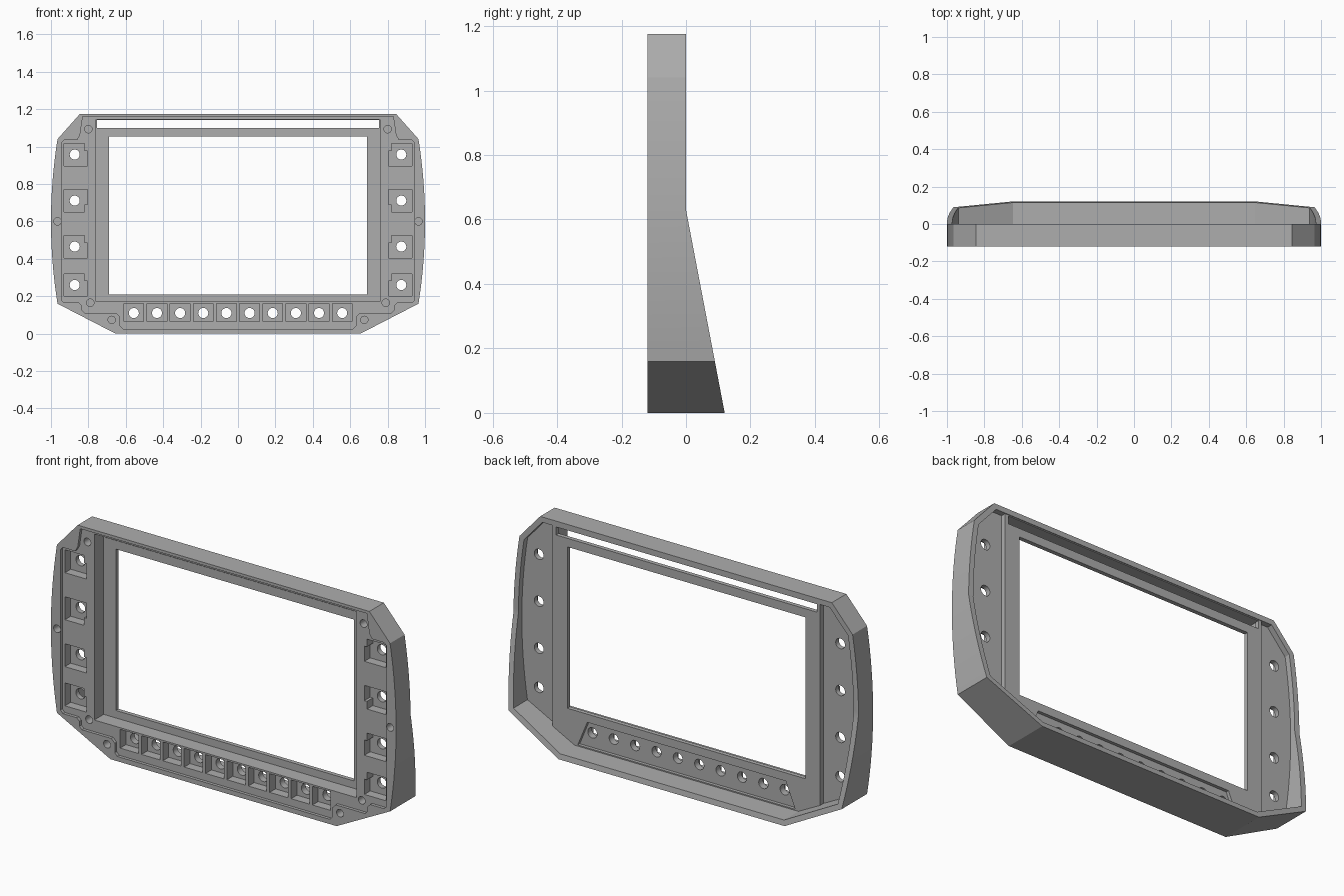
import bpy, bmesh, math
from mathutils import Vector

cube = bpy.data.objects.get("Cube")
if cube:
    bpy.data.objects.remove(cube, do_unlink=True)

grey = bpy.data.materials.new("matte_grey")
grey.use_nodes = True
colour = (0.42, 0.42, 0.42, 1)
grey.diffuse_color = colour
grey.node_tree.nodes["Principled BSDF"].inputs["Base Color"].default_value = colour


def make(name, prisms):
    """One object from prisms given as (points, start, end, axis)."""
    bm = bmesh.new()
    for pts, a, b, axis in prisms:
        def place(p, d):
            return (p[0], d, p[1]) if axis == "y" else (d, p[0], p[1])
        lo = [bm.verts.new(place(p, a)) for p in pts]
        hi = [bm.verts.new(place(p, b)) for p in pts]
        bm.faces.new(lo)
        bm.faces.new(hi[::-1])
        n = len(pts)
        for i in range(n):
            j = (i + 1) % n
            bm.faces.new((lo[j], lo[i], hi[i], hi[j]))
    bmesh.ops.recalc_face_normals(bm, faces=bm.faces)
    mesh = bpy.data.meshes.new(name)
    bm.to_mesh(mesh)
    bm.free()
    mesh.materials.append(grey)
    obj = bpy.data.objects.new(name, mesh)
    bpy.context.collection.objects.link(obj)
    return obj


def mirror(pts):
    return [(-x, z) for x, z in reversed(pts)]


def rect(x0, x1, z0, z1):
    return [(x0, z0), (x1, z0), (x1, z1), (x0, z1)]


def disc(x, z, r, n=24):
    return [(x + r * math.cos(math.tau * i / n), z + r * math.sin(math.tau * i / n))
            for i in range(n)]


def inset(pts, d):
    """Shrink a clockwise outline by d with mitred corners."""
    out = []
    for i, p in enumerate(pts):
        p = Vector(p)
        u = (p - Vector(pts[i - 1])).normalized()
        v = (Vector(pts[(i + 1) % len(pts)]) - p).normalized()
        n1, n2 = Vector((u.y, -u.x)), Vector((v.y, -v.x))
        out.append(tuple(p + (n1 + n2) * d / (1 + n1.dot(n2))))
    return out


def cut(body, prisms):
    cutter = make("cutter", prisms)
    cutter.hide_render = True
    mod = body.modifiers.new("cut", "BOOLEAN")
    mod.operation = "DIFFERENCE"
    mod.solver = "EXACT"
    mod.object = cutter
    bpy.context.view_layer.objects.active = body
    bpy.ops.object.modifier_apply(modifier=mod.name)
    bpy.data.objects.remove(cutter, do_unlink=True)


# Outer outline with bowed sides
STEPS = 16
right = [(0.845, 1.175)]
for i in range(STEPS + 1):
    t = 2 * i / STEPS - 1
    right.append((1 - 0.035 * t * t, 0.6 - 0.44 * t))
right.append((0.655, 0))
outline = right + mirror(right)
FRONT = -0.12
housing = make("bezel_housing", [(outline, FRONT, 0.12, "y")])

# Sloped back: thin at the top, deep at the bottom
cut(housing, [([(0, 1.4), (0, 0.63), (0.14, -0.105), (0.4, -0.105), (0.4, 1.4)],
               -1.2, 1.2, "x")])

# Hollow rear inside a thin rim
inner = inset(outline, 0.028)
cut(housing, [(inner, -0.004, 0.4, "y")])

# Lower side panels on the rear
EDGE = 0.775
half = inner[:len(right)]
(xa, za), (xb, zb) = half[-2], half[-1]
z_edge = za + (zb - za) * (EDGE - xa) / (xb - xa)
panel = [(EDGE, half[0][1])] + half[:-1] + [(EDGE, z_edge)]
cut(housing, [(p, -0.03, 0.3, "y") for p in (panel, mirror(panel))])

# Trapezoid recess behind the lower button row
cut(housing, [([(-0.63, 0.034), (0.63, 0.034), (0.575, 0.167), (-0.575, 0.167)],
               -0.021, 0.3, "y")])

# Shallow front recess for the face plate
step = [(0.83, 1.16), (0.845, 1.06), (0.86, 1.035), (0.93, 1.035), (0.945, 1.02),
        (0.945, 0.18), (0.93, 0.165), (0.85, 0.165), (0.835, 0.15), (0.835, 0.125),
        (0.82, 0.11), (0.65, 0.11), (0.63, 0.09), (0.63, 0.04), (0.615, 0.025)]
cut(housing, [(step + mirror(step), -0.3, -0.104, "y")])

# Display pocket, window and top slot
cut(housing, [(rect(-0.76, 0.76, 0.171, 1.145), -0.3, -0.026, "y")])
cut(housing, [(rect(-0.69, 0.69, 0.21, 1.055), -0.3, 0.3, "y"),
              (rect(-0.755, 0.755, 1.1, 1.142), -0.3, 0.3, "y")])

# Button pockets and through holes
pockets, holes = [], []
FLOOR = -0.056
for z, flip in ((0.957, 1), (0.711, -1), (0.465, 1), (0.26, 1)):
    s = 0.06 * flip
    notched = [(0.93, z + s), (0.82, z + s), (0.82, z + s / 3),
               (0.805, z + s / 3), (0.805, z - s), (0.93, z - s)]
    pockets += [notched, mirror(notched)]
    holes += [disc(0.873, z, 0.027), disc(-0.873, z, 0.027)]
for i in range(10):
    x = (i - 4.5) * 0.1238
    pockets.append(rect(x - 0.053, x + 0.053, 0.064, 0.162))
    holes.append(disc(x, 0.11, 0.027))
cut(housing, [(p, -0.3, FLOOR, "y") for p in pockets])
cut(housing, [(h, -0.3, 0.3, "y") for h in holes])

# Blind screw holes
screws = []
for x, z in ((0.8, 1.093), (0.79, 0.165), (0.965, 0.6), (0.675, 0.073)):
    screws += [disc(x, z, 0.02), disc(-x, z, 0.02)]
cut(housing, [(s, -0.3, -0.06, "y") for s in screws])

# Smooth bowed sides and holes, keep hard edges
bpy.ops.object.select_all(action="DESELECT")
housing.select_set(True)
bpy.context.view_layer.objects.active = housing
bpy.ops.object.shade_smooth_by_angle(angle=math.radians(25))
